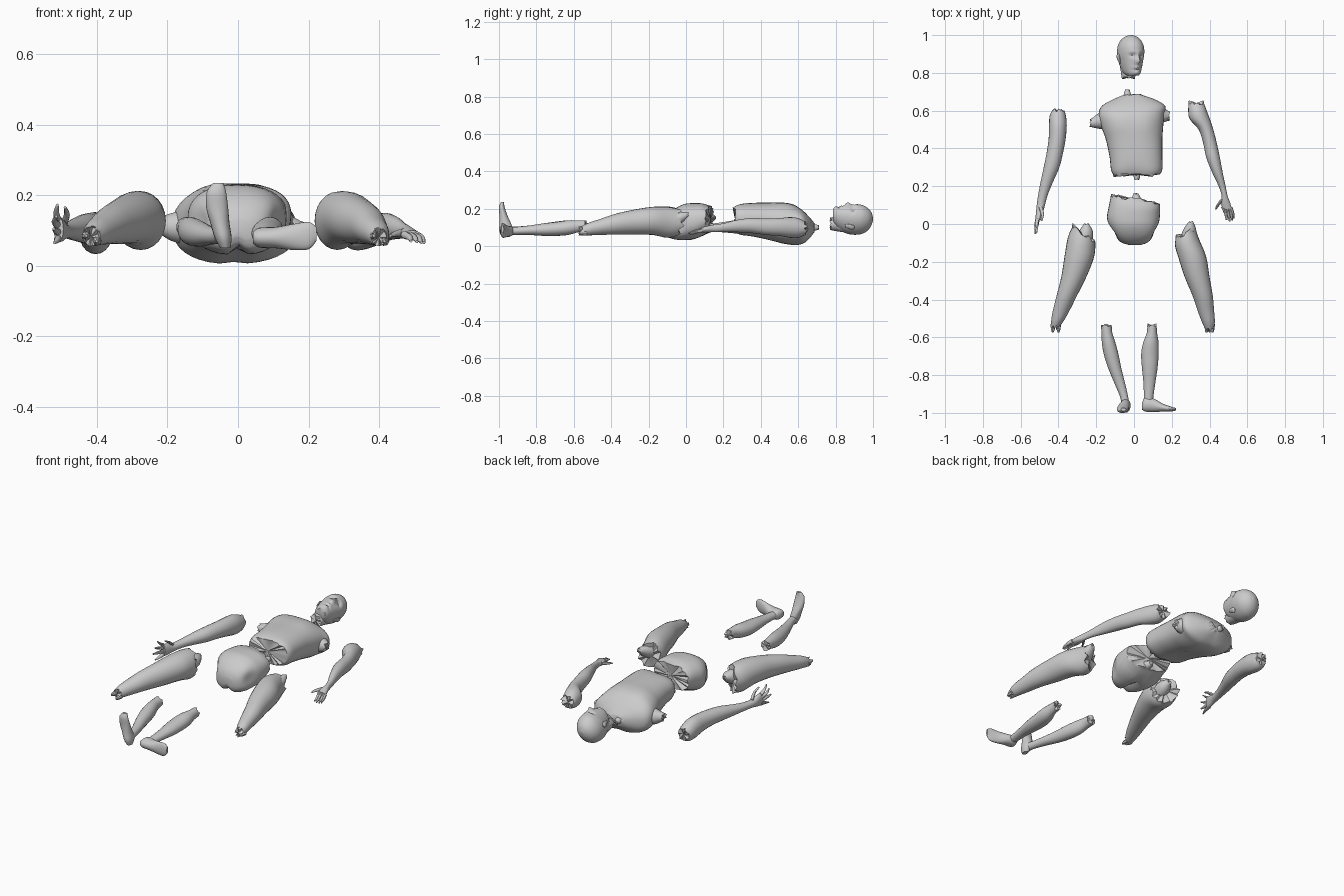
import bpy, bmesh, math, random
from mathutils import Matrix, Vector
random.seed(4)


def interp(st, steps):
    """Smooth (Catmull-Rom) stations along a limb."""
    st = [tuple(s) + (0.0,) * (6 - len(s)) for s in st]
    out = []
    for i in range(len(st) - 1):
        p0, p1, p2, p3 = st[max(i - 1, 0)], st[i], st[i + 1], st[min(i + 2, len(st) - 1)]
        for k in range(steps):
            t = k / steps
            out.append([0.5 * (2 * b + (c - a) * t + (2 * a - 5 * b + 4 * c - d) * t * t
                               + (3 * b - a - 3 * c + d) * t ** 3)
                        for a, b, c, d in zip(p0, p1, p2, p3)])
    return out + [list(st[-1])]


def loft(name, st, axis=1, segs=20, steps=4, power=1.0, ragged=(0, 0), deform=None):
    """Stations: (position on axis, a_min, a_max, b_min, b_max, slope)."""
    bm = bmesh.new()
    rings, st = [], interp(st, steps)
    for n, (s, a0, a1, b0, b1, sl) in enumerate(st):
        rough = ragged[0] if n == 0 else ragged[1] if n == len(st) - 1 else 0
        ring = []
        for k in range(segs):
            c, d = (f(2 * math.pi * k / segs) for f in (math.cos, math.sin))
            c, d = (math.copysign(abs(v) ** power, v) for v in (c, d))
            da = c * (a1 - a0) / 2
            co = [(a0 + a1) / 2 + da, (b0 + b1) / 2 + d * (b1 - b0) / 2]
            co.insert(axis, s + sl * da + random.uniform(-rough, rough))
            if deform:
                co = deform(Vector(co))
            ring.append(bm.verts.new(co))
        rings.append(ring)
    for r, q in zip(rings, rings[1:]):
        for k in range(segs):
            j = (k + 1) % segs
            bm.faces.new((r[k], r[j], q[j], q[k]))
    for ring in (rings[0], rings[-1]):
        mid = bm.verts.new(sum((v.co for v in ring), Vector()) / segs)
        for k in range(segs):
            bm.faces.new((ring[k], ring[(k + 1) % segs], mid))
    bmesh.ops.recalc_face_normals(bm, faces=bm.faces)
    me = bpy.data.meshes.new(name)
    bm.to_mesh(me)
    bm.free()
    ob = bpy.data.objects.new(name, me)
    bpy.context.collection.objects.link(ob)
    me.shade_smooth()
    me.set_sharp_from_angle(angle=math.radians(45))
    return ob


def rod(name, points, axis=1, segs=10, ragged=(0, 0)):
    """Round rod through (x, y, z, radius) points, lofted along one axis."""
    st = []
    for p in points:
        a, b = [p[i] for i in range(3) if i != axis]
        st.append((p[axis], a - p[3], a + p[3], b - p[3], b + p[3]))
    return loft(name, st, axis, segs, 3, ragged=ragged)


def bump(p, centre, size, height):
    """Gaussian height of a surface bump."""
    return height * math.exp(-sum(((a - b) / s) ** 2 for a, b, s in zip(p, centre, size)))


# Head, modelled face-up and then turned to one side
def face(p):
    z = p.z
    if z > 0:
        x, y = abs(p.x), p.y
        p.z += bump((x, y), (0, .862), (.012, .016), .022)
        p.z += bump((x, y), (0, .885), (.009, .02), .009)
        p.z += bump((x, y), (.026, .893), (.014, .011), -.013)
        p.z += bump((x, y), (.02, .91), (.03, .009), .004)
        p.z += bump((x, y), (0, .829), (.02, .007), .007)
        p.z += bump((x, y), (0, .815), (.02, .006), -.005)
        p.z += bump((x, y), (0, .80), (.018, .012), .008)
    return p


turn = Matrix.Translation((-.015, 0, .147)) @ Matrix.Rotation(math.radians(28), 4, 'Y')
head_parts = [loft("head", [(.785, -.028, .028, -.01, .052), (.80, -.042, .042, -.045, .064),
                            (.83, -.053, .053, -.07, .07), (.865, -.062, .062, -.085, .074),
                            (.90, -.068, .068, -.09, .078), (.94, -.066, .066, -.085, .076),
                            (.972, -.052, .052, -.065, .058), (.992, -.03, .03, -.035, .033),
                            (1.0, -.006, .006, -.008, .006)], segs=48, steps=5, deform=face)]
head_parts.append(loft("neck_stump", [(.775, -.038, .036, -.065, .0), (.80, -.04, .04, -.07, .01),
                                      (.84, -.045, .045, -.075, .0)], ragged=(.009, 0)))
for s in (-1, 1):
    head_parts.append(loft("ear", [(.85, s * .062 - .004, s * .062 + .004, -.016, -.004),
                                   (.87, s * .067 - .006, s * .067 + .006, -.026, .002),
                                   (.89, s * .071 - .006, s * .071 + .006, -.03, .0),
                                   (.90, s * .069 - .003, s * .069 + .003, -.022, -.008)], segs=10))
for ob in head_parts:
    ob.matrix_world = turn


# Torso with chest, back groove and joint stumps
def chest(p):
    if p.z > .12:
        for cx in (-.08, .065):
            p.z += bump((p.x, p.y), (cx, .53), (.06, .06), .008)
        p.z += bump((p.x, p.y), (-.005, .24), (.07, .06), -.015)
    else:
        p.z += bump((p.x, p.y), (-.005, .4), (.02, .25), .012)
    return p


loft("torso", [(.26, -.11, .135, .075, .222), (.29, -.122, .15, .06, .23), (.36, -.13, .15, .05, .232),
               (.45, -.15, .15, .03, .232), (.52, -.175, .155, .012, .228), (.58, -.187, .16, .005, .218),
               (.625, -.17, .165, .012, .19), (.66, -.11, .11, .04, .155), (.685, -.05, .035, .07, .125)],
     segs=36, power=.85, ragged=(.012, .004), deform=chest)
rod("spine_stump", [(.015, .235, .1, .014), (.015, .26, .1, .018), (.015, .29, .1, .02)], ragged=(.005, 0))
rod("neck_bone", [(-.035, .66, .1, .024), (-.035, .69, .1, .018), (-.035, .71, .1, .012)], ragged=(0, .005))
rod("shoulder_stump_left", [(-.15, .55, .11, .05), (-.19, .545, .11, .04), (-.225, .535, .115, .022)], 0, 14, (0, .012))
rod("shoulder_stump_right", [(.12, .58, .1, .05), (.155, .577, .1, .04), (.183, .572, .1, .024)], 0, 14, (0, .009))


# Pelvis with crotch, buttock groove and hip hollows
def hips(p):
    if p.z < .11:
        p.z += bump((p.x, p.y), (0, -.04), (.018, .1), .025)
    if p.y > .06:
        p.y -= .17 * p.x * min(1, (p.y - .06) / .07)
    side = math.copysign(1, p.x)
    p.x -= side * bump((abs(p.x), p.y, p.z), (.12, -.05, .12), (.05, .04, .05), .025)
    return p


loft("pelvis", [(-.11, -.03, .04, .07, .13), (-.095, -.075, .08, .045, .165), (-.06, -.115, .12, .033, .2),
                (-.01, -.135, .132, .03, .225), (.04, -.143, .137, .035, .23), (.09, -.132, .138, .055, .228),
                (.13, -.122, .137, .075, .215)], segs=36, power=.85, ragged=(0, .012), deform=hips)
rod("pelvis_spine", [(.015, .11, .1, .03), (.012, .14, .1, .022), (.01, .16, .1, .014)], ragged=(0, .004))

# Thighs
loft("thigh_left", [(-.055, -.325, -.205, .05, .205, -.7), (-.1, -.35, -.205, .045, .212, -.4),
                    (-.18, -.368, -.215, .06, .21, -.1), (-.28, -.385, -.252, .062, .195),
                    (-.38, -.41, -.302, .062, .172), (-.46, -.43, -.342, .06, .145),
                    (-.51, -.438, -.37, .058, .128), (-.545, -.44, -.395, .056, .11)], segs=24, ragged=(.02, .02))
loft("thigh_right", [(-.05, .22, .325, .055, .20, .5), (-.1, .218, .345, .045, .21, .3),
                     (-.18, .238, .382, .06, .21, .1), (-.28, .268, .4, .062, .195),
                     (-.38, .31, .417, .062, .172), (-.46, .337, .424, .06, .145),
                     (-.52, .36, .428, .058, .125), (-.56, .378, .42, .056, .105)], segs=24, ragged=(.02, .018))
rod("hip_bone_left", [(-.27, -.1, .13, .05), (-.255, -.04, .14, .038), (-.252, .0, .15, .012)], ragged=(0, .004))
rod("hip_bone_right", [(.285, -.1, .13, .05), (.295, -.03, .15, .034), (.302, .012, .17, .012)], ragged=(0, .004))
for s, x in (("left", -.415), ("right", .4)):
    for d, z in ((-.015, .085), (.015, .07)):
        rod("knee_splinter_" + s, [(x + d, -.53, z, .014), (x + d, -.56, z, .01), (x + d, -.575, z, .004)], segs=7)

# Lower legs
loft("lower_leg_left", [(-.535, -.175, -.118, .08, .138), (-.575, -.172, -.115, .075, .138),
                        (-.63, -.17, -.098, .06, .138), (-.69, -.16, -.082, .055, .132),
                        (-.76, -.138, -.068, .055, .122), (-.84, -.105, -.048, .06, .11),
                        (-.92, -.072, -.03, .062, .105), (-.97, -.066, -.024, .06, .11)], ragged=(.01, 0))
loft("lower_leg_right", [(-.535, .07, .12, .08, .138), (-.575, .068, .122, .075, .138),
                         (-.63, .048, .13, .06, .138), (-.69, .038, .13, .055, .13),
                         (-.76, .042, .125, .055, .122), (-.84, .05, .113, .06, .11),
                         (-.92, .052, .102, .06, .102), (-.965, .048, .1, .06, .1)], ragged=(.01, 0))

# Feet: one pointing up, one lying turned outward
loft("foot_left", [(.05, -.05, -.022, -.985, -.945), (.08, -.066, -.018, -.998, -.925),
                   (.12, -.078, -.024, -.998, -.935), (.165, -.09, -.028, -.998, -.955),
                   (.21, -.088, -.034, -1.0, -.97), (.235, -.07, -.042, -.99, -.973)], axis=2)
loft("foot_right", [(.042, -.982, -.95, .065, .095), (.06, -.993, -.915, .052, .108),
                    (.105, -.995, -.925, .05, .11), (.155, -.993, -.952, .045, .118),
                    (.2, -.992, -.968, .047, .124), (.222, -.987, -.974, .07, .11)], axis=0)

# Arms
loft("arm_left", [(.6, -.435, -.368, .05, .12), (.57, -.447, -.36, .035, .135), (.52, -.45, -.356, .035, .15),
                  (.45, -.452, -.362, .05, .152), (.38, -.462, -.375, .06, .15), (.3, -.478, -.395, .065, .145),
                  (.22, -.495, -.43, .072, .132), (.15, -.508, -.458, .077, .122), (.09, -.516, -.474, .075, .12),
                  (.05, -.52, -.485, .068, .135), (.02, -.522, -.495, .068, .14)], ragged=(.015, 0))
loft("arm_right", [(.64, .29, .37, .06, .13), (.6, .287, .385, .045, .15), (.555, .295, .402, .045, .155),
                   (.5, .342, .42, .055, .15), (.43, .366, .438, .06, .148), (.35, .383, .455, .07, .15),
                   (.27, .415, .47, .075, .14), (.2, .448, .485, .077, .122), (.15, .464, .495, .075, .115),
                   (.115, .46, .508, .074, .108), (.08, .468, .518, .074, .1)], ragged=(.015, 0))

# Fingers and thumbs as (start, middle, tip)
left_hand = [((-.51, .03, .13), (-.515, .0, .15), (-.512, -.025, .172)),
             ((-.51, .03, .115), (-.52, -.01, .125), (-.515, -.045, .14)),
             ((-.51, .03, .095), (-.517, -.015, .1), (-.522, -.053, .105)),
             ((-.51, .03, .078), (-.513, -.005, .072), (-.52, -.035, .065)),
             ((-.495, .09, .115), (-.485, .05, .145), (-.49, .015, .165))]
right_hand = [((.472, .09, .088), (.487, .05, .08), (.49, .02, .07)),
              ((.485, .09, .087), (.5, .05, .08), (.507, .012, .068)),
              ((.498, .09, .086), (.513, .055, .078), (.52, .018, .066)),
              ((.51, .09, .085), (.522, .06, .077), (.527, .03, .065)),
              ((.468, .13, .095), (.445, .1, .09), (.432, .076, .085))]
for side, hand in (("left", left_hand), ("right", right_hand)):
    for n, (a, b, c) in enumerate(hand):
        rod(f"finger_{side}_{n + 1}", [a + (.011,), b + (.0085,), c + (.004,)], segs=8)
